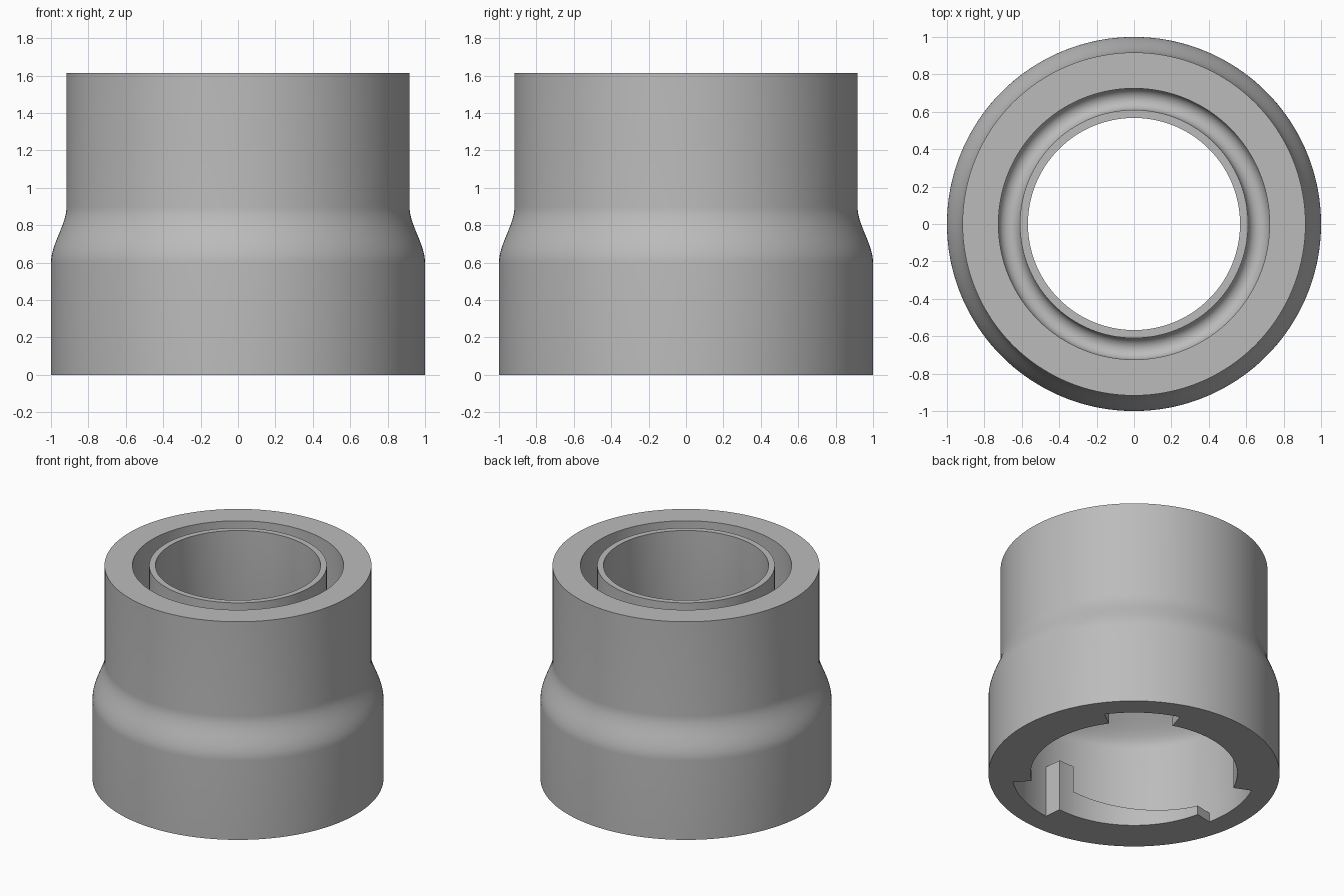
import bpy, bmesh, math
from mathutils import Matrix

cube = bpy.data.objects.get("Cube")
if cube:
    bpy.data.objects.remove(cube, do_unlink=True)

SEGMENTS = 180
HEIGHT = 1.615
R_CAVITY, R_LIP = 0.84, 0.71

grey = bpy.data.materials.new("plain grey")
grey.use_nodes = True
grey.diffuse_color = (0.5, 0.5, 0.5, 1)
grey.node_tree.nodes["Principled BSDF"].inputs["Base Color"].default_value = (0.5, 0.5, 0.5, 1)


def finish(name, bm):
    bmesh.ops.recalc_face_normals(bm, faces=bm.faces)
    mesh = bpy.data.meshes.new(name)
    bm.to_mesh(mesh)
    bm.free()
    mesh.materials.append(grey)
    obj = bpy.data.objects.new(name, mesh)
    bpy.context.collection.objects.link(obj)
    bpy.ops.object.select_all(action='DESELECT')
    obj.select_set(True)
    bpy.context.view_layer.objects.active = obj
    bpy.ops.object.shade_smooth_by_angle(angle=math.radians(30))
    return obj


def s_curve(r0, z0, r1, z1, steps=16):
    """Smooth radius change with vertical tangents at both ends."""
    pts = []
    for i in range(steps + 1):
        t = i / steps
        pts.append((r0 + (r1 - r0) * t * t * (3 - 2 * t), z0 + (z1 - z0) * t))
    return pts


def round_groove(r_out, r_in, z, steps=16):
    """Half-round groove floor, from the outer wall to the inner one."""
    mid, rad = (r_out + r_in) / 2, (r_out - r_in) / 2
    return [(mid + rad * math.cos(math.pi * i / steps),
             z - rad * math.sin(math.pi * i / steps)) for i in range(steps + 1)]


# Body: stepped sleeve with a ring groove in the top and a wide lower cavity
profile = [(R_CAVITY, 0), (1.0, 0)]
profile += s_curve(1.0, 0.6, 0.917, 0.9)
profile += [(0.917, HEIGHT), (0.725, HEIGHT)]
profile += round_groove(0.725, 0.61, 1.15)
profile += [(0.61, HEIGHT), (0.567, HEIGHT)]
profile += s_curve(0.567, 1.05, R_CAVITY, 0.68)

bm = bmesh.new()
verts = [bm.verts.new((r, 0, z)) for r, z in profile]
edges = [bm.edges.new((verts[i], verts[(i + 1) % len(verts)])) for i in range(len(verts))]
bmesh.ops.spin(bm, geom=verts + edges, cent=(0, 0, 0), axis=(0, 0, 1),
               angle=math.tau, steps=SEGMENTS, use_merge=True)
bmesh.ops.remove_doubles(bm, verts=bm.verts, dist=1e-5)
finish("sleeve_body", bm)


def arc_block(name, start, end, z_start, z_end):
    """Block along the cavity wall whose top slopes from z_start to z_end."""
    bm = bmesh.new()
    sections = []
    steps = (end - start) // 2
    for i in range(steps + 1):
        t = i / steps
        rot = Matrix.Rotation(math.radians(start + (end - start) * t), 3, 'Z')
        top = z_start + (z_end - z_start) * t
        corners = ((R_CAVITY, 0, 0), (R_LIP, 0, 0), (R_LIP, 0, top), (R_CAVITY, 0, top))
        sections.append([bm.verts.new(rot @ Matrix.Identity(3) @ bm_co)
                         for bm_co in map(to_vector, corners)])
    for a, b in zip(sections, sections[1:]):
        for j in range(3):
            bm.faces.new((a[j], a[j + 1], b[j + 1], b[j]))
    bm.faces.new(sections[0])
    bm.faces.new(sections[-1])
    return finish(name, bm)


def to_vector(co):
    return Matrix.Translation(co).to_translation()


# Three locking ramps, each ending in a taller stop
for k in range(3):
    a = 312 + 120 * k
    arc_block(f"locking_ramp_{k + 1}", a, a + 74, 0.07, 0.19)
    arc_block(f"ramp_stop_{k + 1}", a + 74, a + 84, 0.39, 0.39)
